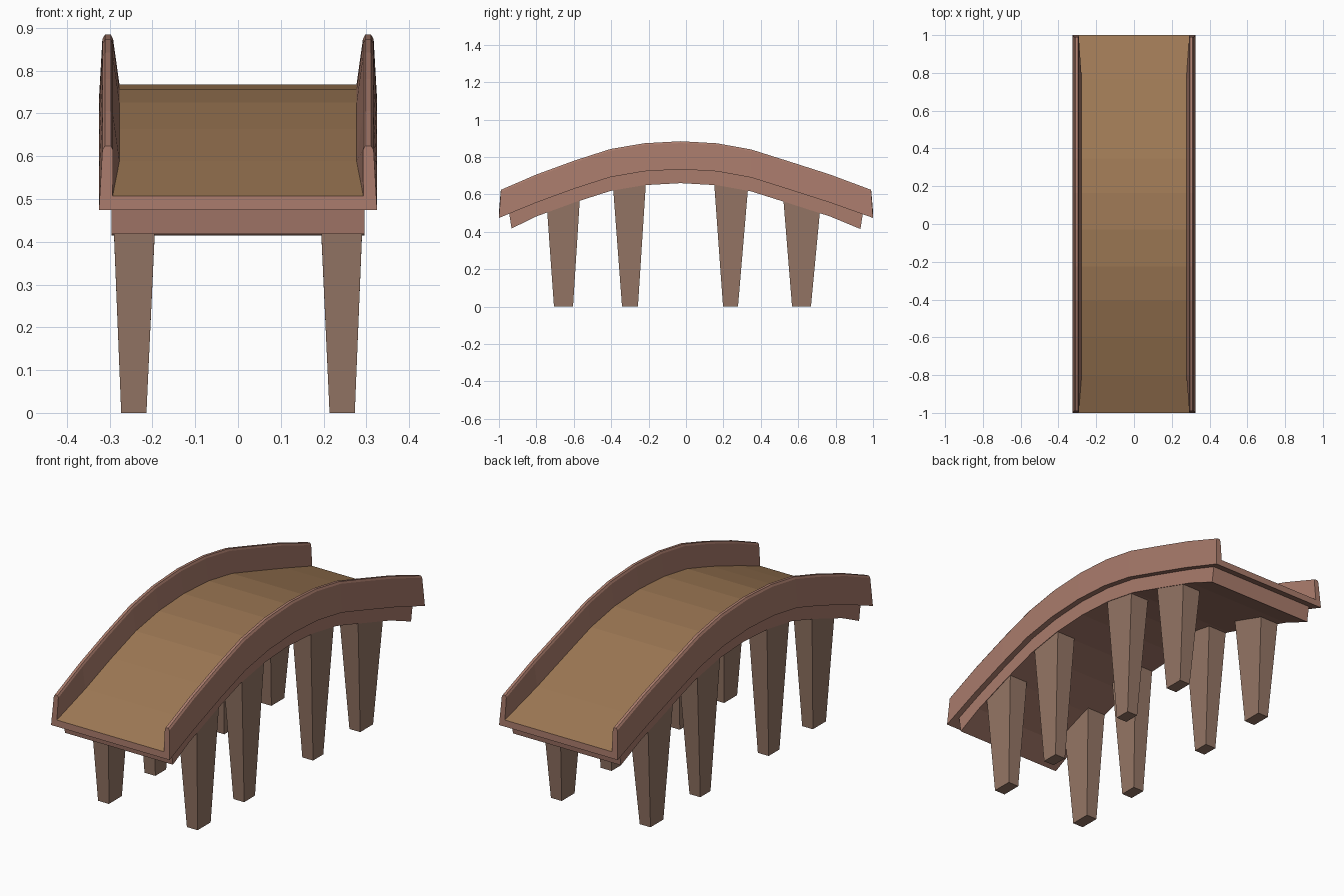
import bpy, bmesh

if "Cube" in bpy.data.objects:
    bpy.data.objects.remove(bpy.data.objects["Cube"])


def material(name, rgb):
    m = bpy.data.materials.new(name)
    m.diffuse_color = (*rgb, 1)
    m.use_nodes = True
    m.node_tree.nodes["Principled BSDF"].inputs["Base Color"].default_value = m.diffuse_color
    return m


PINK = material("painted_wood", (0.40, 0.20, 0.15))
TAN = material("deck_wood", (0.34, 0.19, 0.09))
BROWN = material("leg_wood", (0.30, 0.18, 0.13))


def loft(name, sections, mats, special=None):
    """Skin closed sections of equal length; column 'special' gets material 1."""
    bm = bmesh.new()
    rings = [[bm.verts.new(p) for p in s] for s in sections]
    n = len(rings[0])
    for a, b in zip(rings, rings[1:]):
        for i in range(n):
            j = (i + 1) % n
            f = bm.faces.new((a[i], a[j], b[j], b[i]))
            f.material_index = 1 if i == special else 0
    bm.faces.new(rings[0])
    bm.faces.new(rings[-1])
    bmesh.ops.recalc_face_normals(bm, faces=bm.faces)
    me = bpy.data.meshes.new(name)
    bm.to_mesh(me)
    bm.free()
    for m in mats:
        me.materials.append(m)
    ob = bpy.data.objects.new(name, me)
    bpy.context.collection.objects.link(ob)
    return ob


def interp(y, pts):
    for (y0, z0), (y1, z1) in zip(pts, pts[1:]):
        if y <= y1:
            break
    return z0 + (z1 - z0) * (y - y0) / (y1 - y0)


# Arch followed by the deck underside
ARCH = [(-1, 0.474), (-0.8, 0.556), (-0.595, 0.631), (-0.405, 0.692),
        (-0.225, 0.723), (-0.03, 0.734), (0.165, 0.723), (0.348, 0.69),
        (0.545, 0.628), (0.77, 0.556), (1, 0.474)]

# Deck with side rails: one U-shaped section swept over the arch
sections = []
for y, z in ARCH:
    end = abs(y) == 1
    foot = 0.293 if end else 0.277
    top_y = y * 0.99 if end else y
    half = [(0.325, y, z), (0.317, top_y, z + 0.14), (0.311, top_y, z + 0.15),
            (0.297, top_y, z + 0.15), (0.292, top_y, z + 0.14), (foot, y, z + 0.033)]
    sections.append(half + [(-x, b, c) for x, b, c in reversed(half)])
loft("deck_and_rails", sections, [PINK, TAN], special=5)

# Support slab under the deck, ends cut square to the slope
sections = []
for y, z in [(-0.945, interp(-0.945, ARCH))] + ARCH[1:-1] + [(0.945, interp(0.945, ARCH))]:
    end = abs(y) == 0.945
    yb = y * 0.987 if end else y
    zb = z - (0.079 if end else 0.074)
    W = 0.296
    sections.append([(-W, y, z), (W, y, z), (W, yb, zb), (-W, yb, zb)])
loft("support_slab", sections, [PINK])

# Tapered legs: (bottom y range, top y range)
LEGS = {"front_outer": (-0.706, -0.604, -0.743, -0.567),
        "front_inner": (-0.342, -0.257, -0.390, -0.214),
        "back_inner": (0.198, 0.278, 0.150, 0.332),
        "back_outer": (0.567, 0.668, 0.520, 0.717)}
for name, (b0, b1, t0, t1) in LEGS.items():
    z0, z1 = (interp(t, ARCH) - 0.055 for t in (t0, t1))
    for side, s in (("left", -1), ("right", 1)):
        xi, xo, ti, to = s * 0.214, s * 0.273, s * 0.19, s * 0.294
        loft(f"{name}_{side}_leg",
             [[(xi, b0, 0), (xo, b0, 0), (xo, b1, 0), (xi, b1, 0)],
              [(ti, t0, z0), (to, t0, z0), (to, t1, z1), (ti, t1, z1)]], [BROWN])
